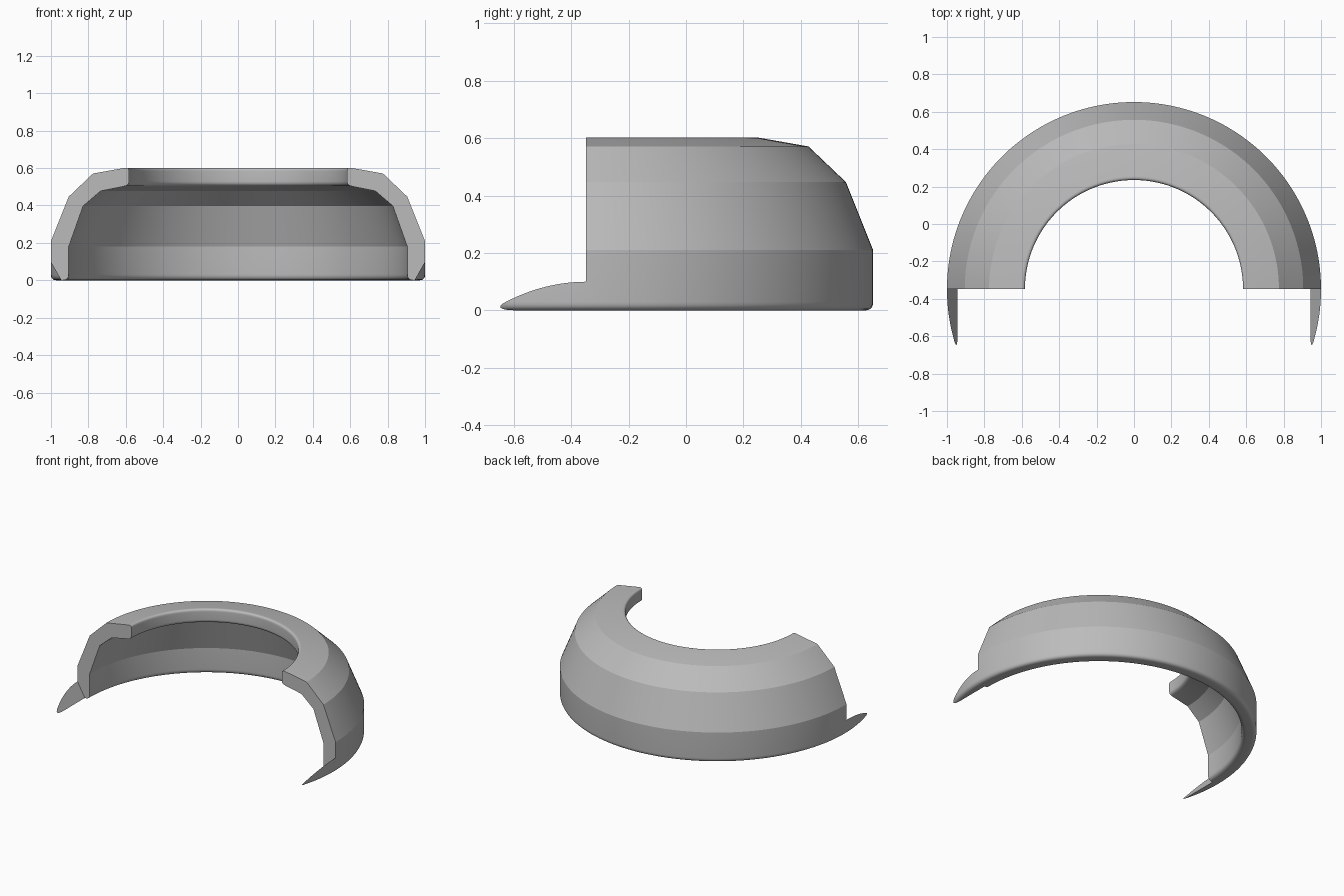
import bpy, bmesh
from math import radians, cos, sin
from mathutils import Vector

if "Cube" in bpy.data.objects:
    bpy.data.objects.remove(bpy.data.objects["Cube"])

AXIS_Y = -0.348      # the ring is turned about a vertical axis here

grey = bpy.data.materials.new("plain_grey")
grey.use_nodes = True
grey.diffuse_color = (0.5, 0.5, 0.5, 1)
grey.node_tree.nodes["Principled BSDF"].inputs["Base Color"].default_value = (0.5, 0.5, 0.5, 1)


def make_object(name, bm):
    bmesh.ops.recalc_face_normals(bm, faces=bm.faces)
    mesh = bpy.data.meshes.new(name)
    bm.to_mesh(mesh)
    bm.free()
    obj = bpy.data.objects.new(name, mesh)
    bpy.context.collection.objects.link(obj)
    mesh.materials.append(grey)
    return obj


def rounded(corners, steps=7):
    """Closed profile of (radius, height, rounding) with rounded corners."""
    points = []
    for i, (x, z, size) in enumerate(corners):
        p = Vector((x, z))
        if not size:
            points.append(p)
            continue
        a = p + (Vector(corners[i - 1][:2]) - p).normalized() * size
        b = p + (Vector(corners[(i + 1) % len(corners)][:2]) - p).normalized() * size
        for k in range(steps + 1):
            t = k / steps
            points.append(a * (1 - t) ** 2 + p * 2 * t * (1 - t) + b * t * t)
    return points


# Wall section: outside going up, over the lip, then down the inside
section = rounded([
    (1.0, 0, 0.03), (1.0, 0.21, 0), (0.905, 0.447, 0), (0.775, 0.571, 0),
    (0.583, 0.605, 0.022), (0.583, 0.508, 0.022), (0.735, 0.477, 0),
    (0.828, 0.397, 0), (0.905, 0.18, 0), (0.905, 0, 0.033),
])

# Ring swept a little past a half turn
bm = bmesh.new()
start, end, steps = radians(-22), radians(202), 112
rows = []
for s in range(steps + 1):
    a = start + (end - start) * s / steps
    rows.append([bm.verts.new((p.x * cos(a), AXIS_Y + p.x * sin(a), p.y)) for p in section])
count = len(section)
for low, high in zip(rows, rows[1:]):
    for i in range(count):
        j = (i + 1) % count
        bm.faces.new((low[i], low[j], high[j], high[i]))
bm.faces.new(rows[0])
bm.faces.new(rows[-1])
ring = make_object("half_ring_housing", bm)

# Flared block removes the front, leaving two pointed tips on the lower rim
bm = bmesh.new()
front, back = [[bm.verts.new((x, y, z)) for x, z in
                ((-0.886, -0.1), (0.886, -0.1), (1.513, 1), (-1.513, 1))]
               for y in (-2, AXIS_Y)]
bm.faces.new(front)
bm.faces.new(back)
for i in range(4):
    j = (i + 1) % 4
    bm.faces.new((front[i], front[j], back[j], back[i]))
cutter = make_object("front_cutter", bm)
cutter.hide_render = True

cut = ring.modifiers.new("front_cut", 'BOOLEAN')
cut.operation = 'DIFFERENCE'
cut.solver = 'EXACT'
cut.object = cutter
bpy.ops.object.select_all(action='DESELECT')
bpy.context.view_layer.objects.active = ring
ring.select_set(True)
bpy.ops.object.modifier_apply(modifier=cut.name)
bpy.data.objects.remove(cutter)

# Smooth round the turn, crisp between the bands
bpy.ops.object.shade_smooth_by_angle(angle=radians(19))
